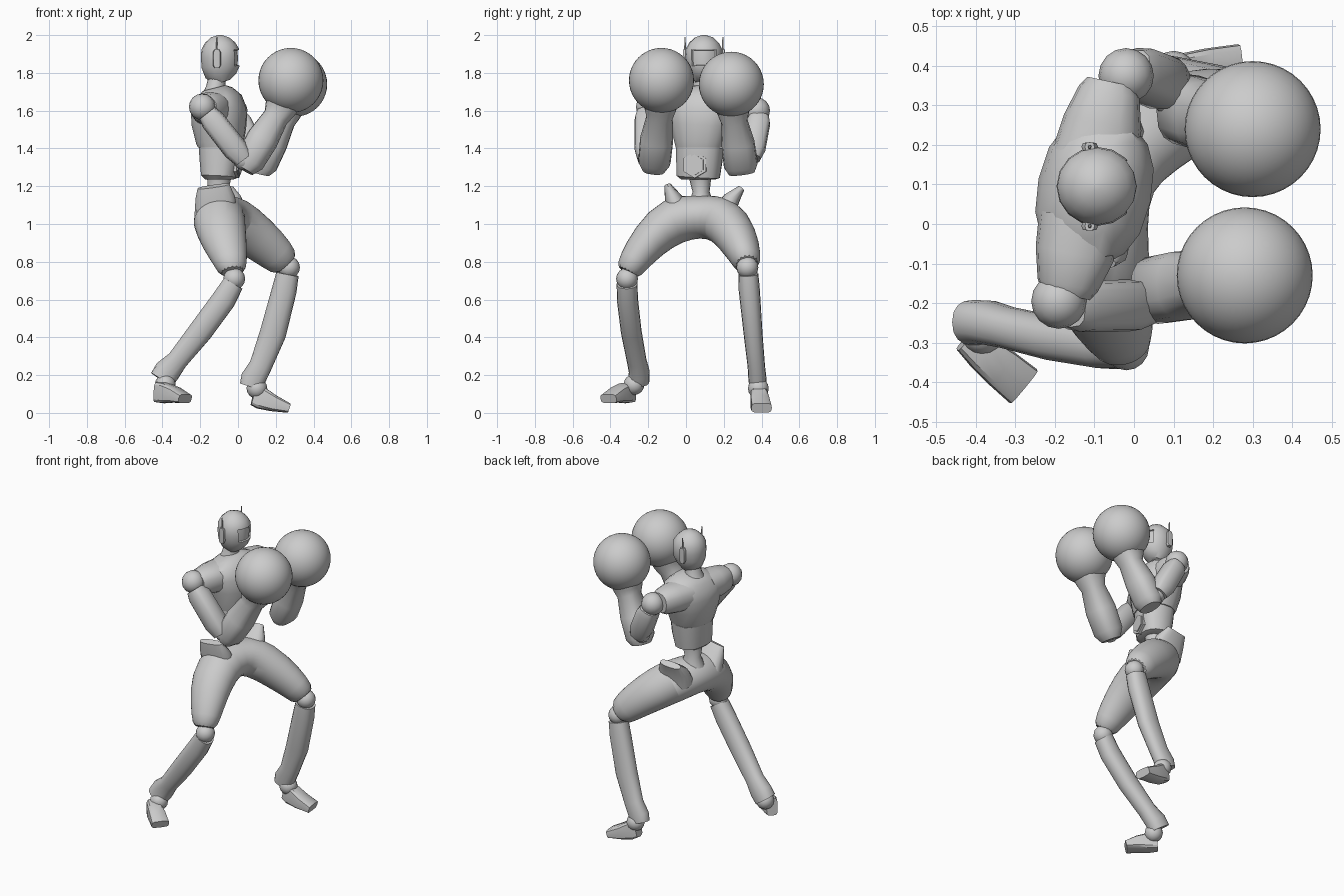
import bpy, bmesh, math
from mathutils import Vector

cube = bpy.data.objects.get("Cube")
if cube:
    bpy.data.objects.remove(cube, do_unlink=True)

GREY = (0.6, 0.6, 0.6, 1)
grey = bpy.data.materials.new("plain_grey")
grey.diffuse_color = GREY
grey.use_nodes = True
grey.node_tree.nodes["Principled BSDF"].inputs["Base Color"].default_value = GREY

FORWARD = Vector((1, 0, 0))
UP = Vector((0, 0, 1))
CHEST_FORWARD = Vector((.98, -.21, 0))     # the upper body is turned a little
CHEST_SIDE = Vector((.21, .98, 0))


def finish(name, bm, angle=40):
    bmesh.ops.recalc_face_normals(bm, faces=bm.faces[:])
    mesh = bpy.data.meshes.new(name)
    bm.to_mesh(mesh)
    bm.free()
    mesh.materials.append(grey)
    obj = bpy.data.objects.new(name, mesh)
    bpy.context.collection.objects.link(obj)
    bpy.ops.object.select_all(action='DESELECT')
    obj.select_set(True)
    bpy.context.view_layer.objects.active = obj
    bpy.ops.object.shade_smooth_by_angle(angle=math.radians(angle))
    return obj


def loft_mesh(stations, sides=16, ref=FORWARD, power=1.0):
    """Skin rings (x, y, z, half size along ref, half size across)."""
    bm = bmesh.new()
    centres = [Vector(s[:3]) for s in stations]
    rings = []
    last = len(centres) - 1
    for i, (c, s) in enumerate(zip(centres, stations)):
        t = (centres[min(i + 1, last)] - centres[max(i - 1, 0)]).normalized()
        u = (ref - t * ref.dot(t)).normalized()
        v = t.cross(u)
        ring = []
        for k in range(sides):
            a = math.tau * k / sides
            p, q = math.cos(a), math.sin(a)
            p = math.copysign(abs(p) ** power, p)
            q = math.copysign(abs(q) ** power, q)
            ring.append(bm.verts.new(c + u * p * s[3] + v * q * s[4]))
        rings.append(ring)
    for lower, upper in zip(rings, rings[1:]):
        for k in range(sides):
            j = (k + 1) % sides
            bm.faces.new((lower[k], lower[j], upper[j], upper[k]))
    bm.faces.new(rings[0][::-1])
    bm.faces.new(rings[-1])
    return bm


def loft(name, stations, angle=40, **options):
    return finish(name, loft_mesh(stations, **options), angle)


def ball(name, centre, radius, segments=16):
    bm = bmesh.new()
    bmesh.ops.create_uvsphere(bm, u_segments=segments, v_segments=segments // 2, radius=radius)
    bmesh.ops.translate(bm, verts=bm.verts[:], vec=centre)
    return finish(name, bm, 60)


# Head with a recessed visor
head = loft_mesh([
    (-.08, .095, 1.752, .04, .045), (-.09, .095, 1.785, .083, .072),
    (-.093, .095, 1.83, .1, .092), (-.093, .095, 1.88, .103, .1),
    (-.094, .095, 1.925, .1, .097), (-.095, .095, 1.96, .08, .078),
    (-.095, .095, 1.988, .048, .048), (-.095, .095, 2, .01, .01)])
head.normal_update()
visor = [f for f in head.faces
         if f.normal.x > .7 and 1.82 < f.calc_center_median().z < 1.93]
bmesh.ops.inset_region(head, faces=visor, thickness=.006, depth=0)
bmesh.ops.inset_region(head, faces=visor, thickness=.002, depth=-.01)
finish("head", head)

# Ear pieces with thin aerials
for side, word in ((-1, "right"), (1, "left")):
    y = .095 + side * .1
    loft(word + "_ear_piece", [(-.112, y, z, a, .012) for z, a in
         ((1.825, .012), (1.84, .021), (1.91, .021), (1.925, .012))], sides=8, power=.6)
    loft(word + "_aerial", [(-.112, y, 1.92, .005, .006), (-.112, y, 1.99, .003, .003)], sides=6)

# Neck, chest, abdomen and waist
loft("neck", [(-.125, .09, 1.68, .065, .075), (-.12, .09, 1.72, .05, .052),
              (-.105, .095, 1.8, .046, .048)])
loft("chest", [
    (-.095, .075, 1.405, .115, .13), (-.095, .075, 1.43, .125, .138),
    (-.1, .08, 1.52, .142, .165), (-.1, .085, 1.6, .145, .19),
    (-.11, .09, 1.66, .125, .19), (-.12, .09, 1.7, .09, .13),
    (-.125, .09, 1.72, .06, .07)], ref=CHEST_FORWARD, power=.85)
loft("abdomen", [
    (-.1, .065, 1.235, .07, .09), (-.1, .065, 1.25, .092, .115),
    (-.095, .07, 1.33, .105, .122), (-.095, .075, 1.41, .11, .127)],
    ref=CHEST_FORWARD, power=.8)
loft("waist", [(-.105, .08, 1.1, .08, .07), (-.105, .08, 1.17, .052, .045),
               (-.1, .075, 1.25, .065, .06)])

# Six-sided belly badge: a rim and a raised centre
belly = Vector((-.1, .068, 1.313))
for name, radius, out in (("belly_rim", .07, .108), ("belly_plate", .055, .114)):
    start, end = belly + CHEST_FORWARD * .06, belly + CHEST_FORWARD * out
    loft(name, [(*start, radius, radius), (*end, radius, radius)], sides=6, ref=UP, angle=20)

# Chest sleeves reaching to the shoulders
root = Vector((-.115, .09, 1.61))
for side, word in ((-1, "right"), (1, "left")):
    rings = []
    for d, a, b in ((.08, .11, .09), (.17, .1, .088), (.25, .078, .078), (.275, .062, .062)):
        rings.append((*(root + CHEST_SIDE * d * side), a, b))
    loft(word + "_sleeve", rings, power=.85)

# Hips and thighs in one arch, knee to knee
hips = loft("hips_and_thighs", [
    (-.028, -.315, .735, .07, .065), (-.035, -.285, .79, .088, .08),
    (-.075, -.2, .91, .125, .105), (-.105, -.07, 1.03, .145, .135),
    (-.095, .08, 1.04, .135, .115), (-.04, .2, 1.03, .145, .135),
    (.1, .27, .93, .125, .115), (.215, .315, .83, .1, .085),
    (.262, .325, .775, .08, .07)])
sub = hips.modifiers.new("rounding", 'SUBSURF')
sub.levels = sub.render_levels = 1
loft("right_hip_crest", [(-.12, -.03, 1.05, .11, .07), (-.12, -.07, 1.14, .105, .045),
                         (-.13, -.095, 1.2, .085, .02)], power=.8)
loft("left_hip_crest", [(-.07, .2, 1.05, .11, .07), (-.08, .24, 1.13, .1, .045),
                        (-.09, .29, 1.185, .07, .02)], power=.8)

# Arms: shoulder ball, upper arm, forearm with cuff, round glove
arms = {
    "right": ((-.19, -.195, 1.62), (.03, -.19, 1.34), (.28, -.13, 1.76),
              [(.035, -.172, 1.285, .05, .06), (.06, -.167, 1.33, .08, .086),
               (.13, -.155, 1.45, .085, .088), (.2, -.14, 1.565, .068, .07),
               (.225, -.136, 1.61, .085, .085), (.25, -.132, 1.68, .1, .1)]),
    "left": ((-.02, .375, 1.6), (.1, .325, 1.35), (.3, .24, 1.74),
             [(.12, .295, 1.27, .05, .07), (.13, .29, 1.31, .078, .09),
              (.18, .275, 1.43, .083, .088), (.235, .255, 1.545, .068, .07),
              (.25, .25, 1.59, .085, .085), (.27, .247, 1.66, .1, .1)]),
}
for word, (shoulder, elbow, glove, forearm) in arms.items():
    ball(word + "_shoulder", shoulder, .07)
    s, e = Vector(shoulder), Vector(elbow)
    outward = Vector((0, -.015 if word == "right" else .02, 0))
    rings = [(*(s.lerp(e, f) + outward), r, r) for f, r in
             ((.12, .052), (.25, .064), (.8, .066), (1, .05))]
    loft(word + "_upper_arm", rings, sides=12, power=.65)
    ball(word + "_elbow", elbow, .055)
    loft(word + "_forearm", forearm, power=.8)
    ball(word + "_glove", glove, .172, 40)

# Lower legs: knee ball, shin, ankle, wedge foot
legs = {
    "right": ((-.02, -.312, .71), (-.385, -.275, .15),
              [(-.025, -.312, .685, .056, .055), (-.075, -.31, .6, .064, .056),
               (-.2, -.29, .43, .064, .055), (-.32, -.262, .28, .056, .052),
               (-.375, -.248, .22, .07, .055), (-.405, -.25, .175, .066, .058)],
              [(-.425, -.292, .11, .055, .035), (-.385, -.325, .105, .055, .045),
               (-.335, -.365, .095, .042, .052), (-.28, -.41, .075, .024, .055)]),
    "left": ((.27, .325, .77), (.1, .383, .13),
             [(.262, .33, .735, .06, .053), (.245, .335, .65, .066, .056),
              (.185, .355, .42, .07, .05), (.12, .372, .25, .06, .046),
              (.08, .378, .18, .066, .048), (.068, .38, .14, .06, .045)],
             [(.08, .383, .09, .05, .035), (.12, .386, .08, .06, .045),
              (.185, .392, .052, .045, .052), (.268, .4, .026, .026, .055)]),
}
for word, (knee, ankle, shin, foot) in legs.items():
    ball(word + "_knee", knee, .058)
    loft(word + "_shin", shin, power=.85)
    ball(word + "_ankle", ankle, .055)
    loft(word + "_foot", foot, sides=12, ref=UP, power=.5, angle=30)
